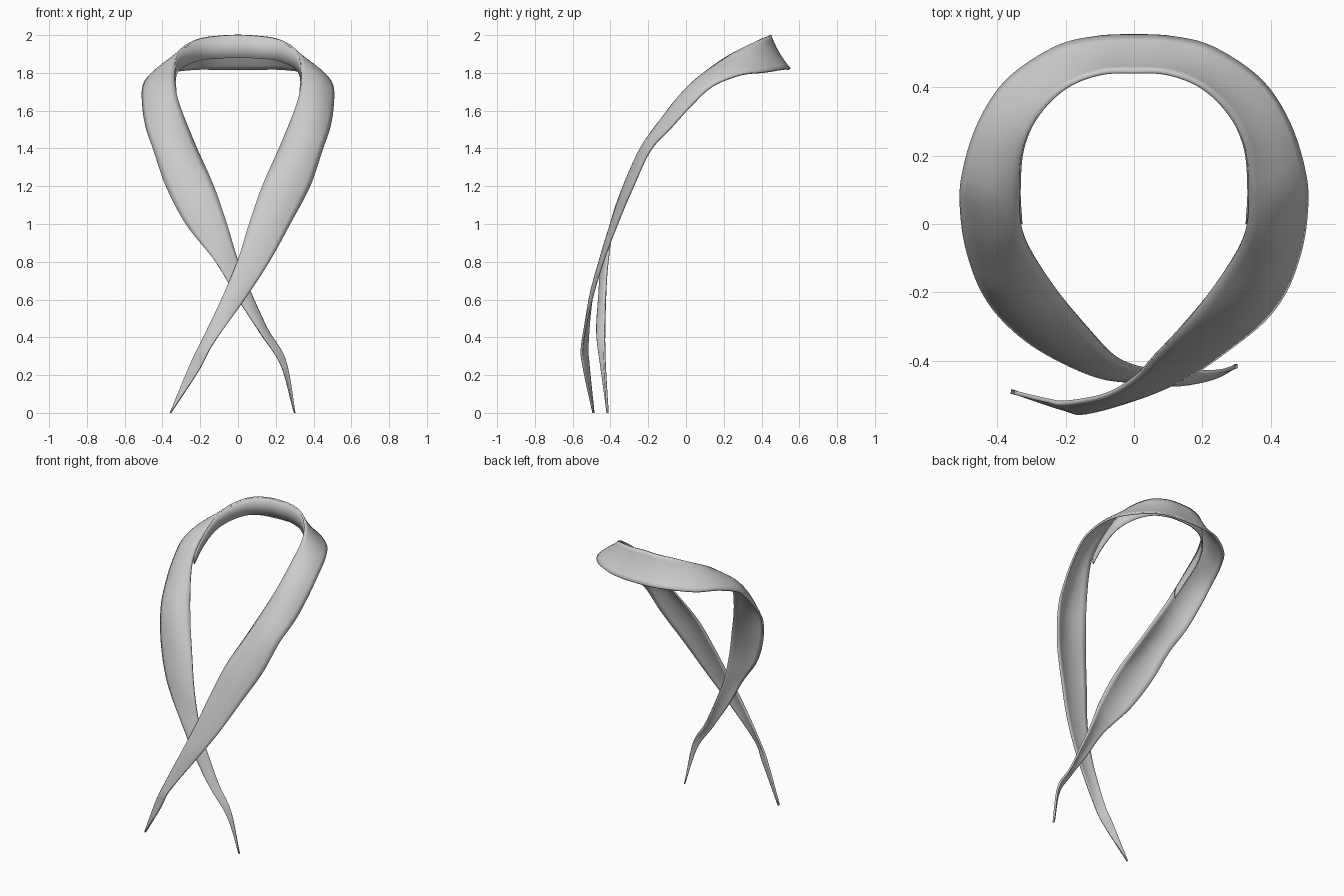
import bpy
import bmesh
from mathutils import Vector

cube = bpy.data.objects.get("Cube")
if cube:
    bpy.data.objects.remove(cube, do_unlink=True)

cloth = bpy.data.materials.new("light grey cloth")
cloth.use_nodes = True
GREY = (0.6, 0.6, 0.6, 1.0)
cloth.diffuse_color = GREY
cloth.node_tree.nodes["Principled BSDF"].inputs["Base Color"].default_value = GREY

# Each section: inner edge x, y, z, outer edge x, y, z, outward bulge
COLLAR_BACK = (0, .445, 2, 0, .55, 1.82, -.01)
SIDE = [
    (.1, .44, 1.995, .11, .545, 1.82, -.01),
    (.2, .4, 1.98, .23, .515, 1.82, -.01),
    (.28, .32, 1.94, .37, .42, 1.805, 0),
    (.325, .22, 1.885, .455, .29, 1.79, .01),
    (.335, .1, 1.8, .5, .14, 1.73, .025),
    (.33, 0, 1.71, .503, .03, 1.63, .03),
    (.3, -.08, 1.6, .485, -.08, 1.51, .035),
    (.22, -.2, 1.4, .445, -.19, 1.39, .04),
    (.13, -.31, 1.2, .38, -.28, 1.2, .03),
    (.06, -.385, 1, .275, -.365, 1, .02),
]
FRONT_TAIL = [
    (0, -.45, .81, .165, -.44, .8, .01),
    (-.087, -.5, .6, .034, -.5, .6, .01),
    (-.2, -.52, .36, -.135, -.55, .36, .005),
    (-.255, -.515, .25, -.205, -.54, .23, 0),
    (-.36, -.49, 0, -.354, -.49, 0, 0),
]
BACK_TAIL = [
    (0, -.415, .8, -.12, -.44, .8, .01),
    (.06, -.425, .65, 0, -.46, .6, .01),
    (.155, -.43, .44, .12, -.47, .42, .005),
    (.25, -.43, .28, .23, -.45, .25, 0),
    (.303, -.415, 0, .297, -.415, 0, 0),
]


def mirror(section):
    ix, iy, iz, ox, oy, oz, bulge = section
    return (-ix, iy, iz, -ox, oy, oz, bulge)


def smooth_path(sections, steps=6):
    """Pass a smooth curve through all the sections."""
    rows = [Vector(s) for s in sections]
    ends = [rows[0] * 2 - rows[1]] + rows + [rows[-1] * 2 - rows[-2]]
    result = []
    for a, b, c, d in zip(ends, ends[1:], ends[2:], ends[3:]):
        for k in range(steps):
            t = k / steps
            result.append((b * 2 + (c - a) * t + (a * 2 - b * 5 + c * 4 - d) * t**2
                           + (b * 3 - a - c * 3 + d) * t**3) / 2)
    return result + [rows[-1]]


def make_strip(name, rows, thickness):
    """Join rows of points into a thin smooth band."""
    bm = bmesh.new()
    grid = [[bm.verts.new(p) for p in row] for row in rows]
    for low, high in zip(grid, grid[1:]):
        for j in range(len(low) - 1):
            bm.faces.new((low[j], low[j + 1], high[j + 1], high[j]))
    mesh = bpy.data.meshes.new(name)
    bm.to_mesh(mesh)
    bm.free()
    mesh.materials.append(cloth)
    obj = bpy.data.objects.new(name, mesh)
    bpy.context.collection.objects.link(obj)
    solid = obj.modifiers.new("cloth thickness", "SOLIDIFY")
    solid.thickness = thickness
    solid.offset = 0
    bpy.ops.object.select_all(action="DESELECT")
    obj.select_set(True)
    bpy.context.view_layer.objects.active = obj
    bpy.ops.object.shade_smooth_by_angle()
    return obj


def inner(section):
    return Vector(section[:3])


def outer(section):
    return Vector(section[3:6])


# Main band: front tail, around the neck, back tail
path = smooth_path(FRONT_TAIL[::-1] + SIDE[::-1] + [COLLAR_BACK]
                   + [mirror(s) for s in SIDE] + BACK_TAIL)
ACROSS = 8
rows = []
for i, section in enumerate(path):
    before, after = path[max(i - 1, 0)], path[min(i + 1, len(path) - 1)]
    along = inner(after) + outer(after) - inner(before) - outer(before)
    width = outer(section) - inner(section)
    normal = width.cross(along).normalized()
    row = []
    for j in range(ACROSS + 1):
        t = j / ACROSS
        row.append(inner(section) + width * t + normal * section[6] * 4 * t * (1 - t))
    rows.append(row)
make_strip("scarf_band", rows, .012)

# Folded lining hanging inside the collar
neck = SIDE[:6]
path = smooth_path(neck[::-1] + [COLLAR_BACK] + [mirror(s) for s in neck])
rows = []
for section in path:
    top = inner(section)
    drop = Vector((0, 0, -.06 - .06 * max(top.y, 0) / .445))
    rows.append([top, top + drop / 2, top + drop])
make_strip("collar_lining", rows, .008)
